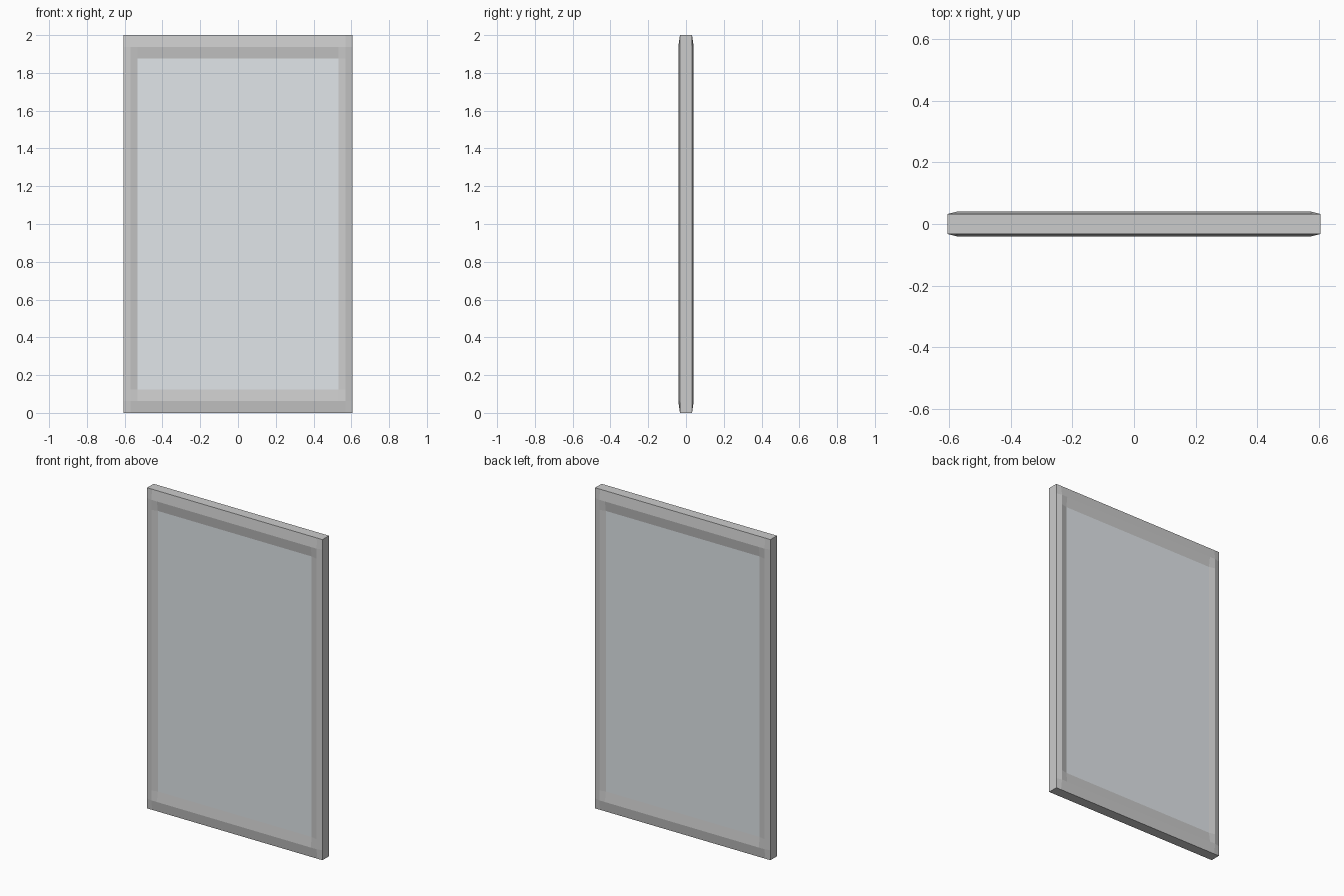
import bpy, bmesh

if "Cube" in bpy.data.objects:
    bpy.data.objects.remove(bpy.data.objects["Cube"])

XS = [-0.605, -0.57, -0.531, 0.531, 0.57, 0.605]   # outer edge, ridge, inner edge
ZS = [0.0, 0.0625, 0.125, 1.875, 1.9375, 2.0]
EDGE_Y, RIDGE_Y = 0.032, 0.041


def depth(i, k):
    # outer rim and glass line are low, the ring between them is the ridge
    if i in (0, 5) or k in (0, 5):
        return EDGE_Y
    if i in (2, 3) and k in (2, 3):
        return EDGE_Y
    return RIDGE_Y


def finish(name, bm, color=None):
    bmesh.ops.recalc_face_normals(bm, faces=bm.faces)
    me = bpy.data.meshes.new(name)
    bm.to_mesh(me)
    bm.free()
    ob = bpy.data.objects.new(name, me)
    bpy.context.collection.objects.link(ob)
    if color:
        mat = bpy.data.materials.new(name)
        mat.diffuse_color = color
        mat.use_nodes = True
        mat.node_tree.nodes["Principled BSDF"].inputs["Base Color"].default_value = mat.diffuse_color
        me.materials.append(mat)
    return ob


# Frame: bevelled ring on both sides, joined by the outer rim
bm = bmesh.new()
grid = {(s, i, k): bm.verts.new((XS[i], s * depth(i, k), ZS[k]))
        for s in (-1, 1) for i in range(6) for k in range(6)}
for s in (-1, 1):
    for i in range(5):
        for k in range(5):
            if (i, k) != (2, 2):
                ring = [grid[s, a, b] for a, b in
                        ((i, k), (i + 1, k), (i + 1, k + 1), (i, k + 1))]
                bm.faces.new(ring if s < 0 else ring[::-1])
for n in range(5):
    for e in (0, 5):
        bm.faces.new([grid[-1, e, n], grid[1, e, n], grid[1, e, n + 1], grid[-1, e, n + 1]])
        bm.faces.new([grid[-1, n, e], grid[1, n, e], grid[1, n + 1, e], grid[-1, n + 1, e]])
finish("window_frame", bm)

# Glass: one pane flush with the inner edge on each side
for name, s in (("front_glass", -1), ("back_glass", 1)):
    bm = bmesh.new()
    pts = [(XS[2], ZS[2]), (XS[3], ZS[2]), (XS[3], ZS[3]), (XS[2], ZS[3])]
    f = bm.faces.new([bm.verts.new((x, s * EDGE_Y, z)) for x, z in pts[::s * -1]])
    me_color = (0.75, 0.79, 0.82, 1)
    mesh = bpy.data.meshes.new(name)
    bm.to_mesh(mesh)
    bm.free()
    ob = bpy.data.objects.new(name, mesh)
    bpy.context.collection.objects.link(ob)
    mat = bpy.data.materials.get("glass") or bpy.data.materials.new("glass")
    mat.diffuse_color = me_color
    mat.use_nodes = True
    mat.node_tree.nodes["Principled BSDF"].inputs["Base Color"].default_value = mat.diffuse_color
    mesh.materials.append(mat)
